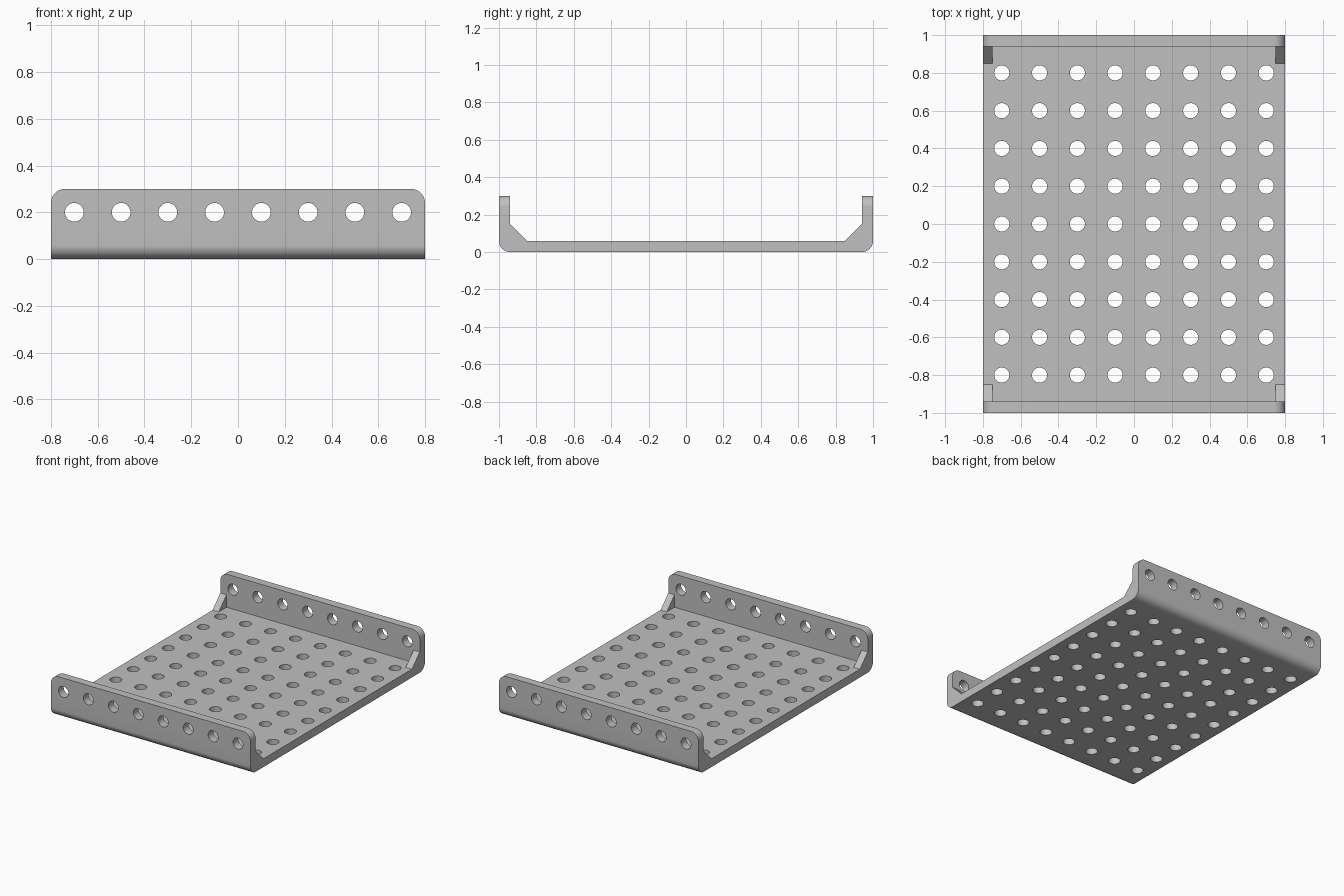
import bpy, bmesh
from mathutils import Matrix

if "Cube" in bpy.data.objects:
    bpy.data.objects.remove(bpy.data.objects["Cube"])

HALF_W, HALF_L, HEIGHT, WALL = 0.8, 1.0, 0.3, 0.06
GUSSET, GUSSET_W, HOLE_R = 0.09, 0.05, 0.04

grey = bpy.data.materials.new("light grey metal")
grey.use_nodes = True
colour = (0.53, 0.53, 0.53, 1)
grey.diffuse_color = colour
grey.node_tree.nodes["Principled BSDF"].inputs["Base Color"].default_value = colour


def make_object(name, bm):
    bmesh.ops.recalc_face_normals(bm, faces=bm.faces[:])
    mesh = bpy.data.meshes.new(name)
    bm.to_mesh(mesh)
    bm.free()
    mesh.materials.append(grey)
    obj = bpy.data.objects.new(name, mesh)
    bpy.context.collection.objects.link(obj)
    return obj


def extrude_profile(bm, points, x0, x1):
    """Extrude a y-z outline along x."""
    face = bm.faces.new([bm.verts.new((x0, y, z)) for y, z in points])
    new = bmesh.ops.extrude_face_region(bm, geom=[face])["geom"]
    verts = [v for v in new if isinstance(v, bmesh.types.BMVert)]
    bmesh.ops.translate(bm, verts=verts, vec=(x1 - x0, 0, 0))


def add_cutter(bm, depth, matrix):
    bmesh.ops.create_cone(bm, cap_ends=True, segments=32, radius1=HOLE_R,
                          radius2=HOLE_R, depth=depth, matrix=matrix)


def apply_boolean(target, tool, operation):
    mod = target.modifiers.new(tool.name, 'BOOLEAN')
    mod.operation, mod.solver, mod.object = operation, 'EXACT', tool
    bpy.ops.object.modifier_apply(modifier=mod.name)
    bpy.data.objects.remove(tool)


# Channel: flat floor with an upright flange at each end
inner = HALF_L - WALL
half = [(HALF_L, 0), (HALF_L, HEIGHT), (inner, HEIGHT), (inner, WALL)]
bm = bmesh.new()
extrude_profile(bm, half + [(-y, z) for y, z in reversed(half)], -HALF_W, HALF_W)

# Rounded flange corners and rounded outer bends
rounded = []
for e in bm.edges:
    a, b = (v.co for v in e.verts)
    top_corner = min(a.z, b.z) > HEIGHT - 0.01 and abs(a.x - b.x) < 0.01
    outer_bend = max(a.z, b.z) < 0.01 and abs(a.y - b.y) < 0.01
    if top_corner or outer_bend:
        rounded.append(e)
bmesh.ops.bevel(bm, geom=rounded, offset=0.06, offset_type='OFFSET',
                segments=10, profile=0.5, affect='EDGES')
tray = make_object("perforated_tray", bm)
bpy.context.view_layer.objects.active = tray
tray.select_set(True)

# Triangular gussets in the four inner corners
bm = bmesh.new()
for sy in (-1, 1):
    for sx in (-1, 1):
        outline = [(sy * (inner - GUSSET), WALL), (sy * inner, WALL),
                   (sy * inner, WALL + GUSSET)]
        extrude_profile(bm, outline, sx * HALF_W, sx * (HALF_W - GUSSET_W))
apply_boolean(tray, make_object("corner_gussets", bm), 'UNION')

# Holes: a grid through the floor and a row through both flanges
bm = bmesh.new()
for i in range(8):
    x = -0.7 + 0.2 * i
    for j in range(9):
        add_cutter(bm, 0.2, Matrix.Translation((x, -0.8 + 0.2 * j, 0.03)))
    for y in (-0.97, 0.97):
        add_cutter(bm, 0.2, Matrix.Translation((x, y, 0.2)) @ Matrix.Rotation(1.5708, 4, 'X'))
apply_boolean(tray, make_object("hole_cutters", bm), 'DIFFERENCE')

bpy.ops.object.shade_smooth_by_angle(angle=0.5)
